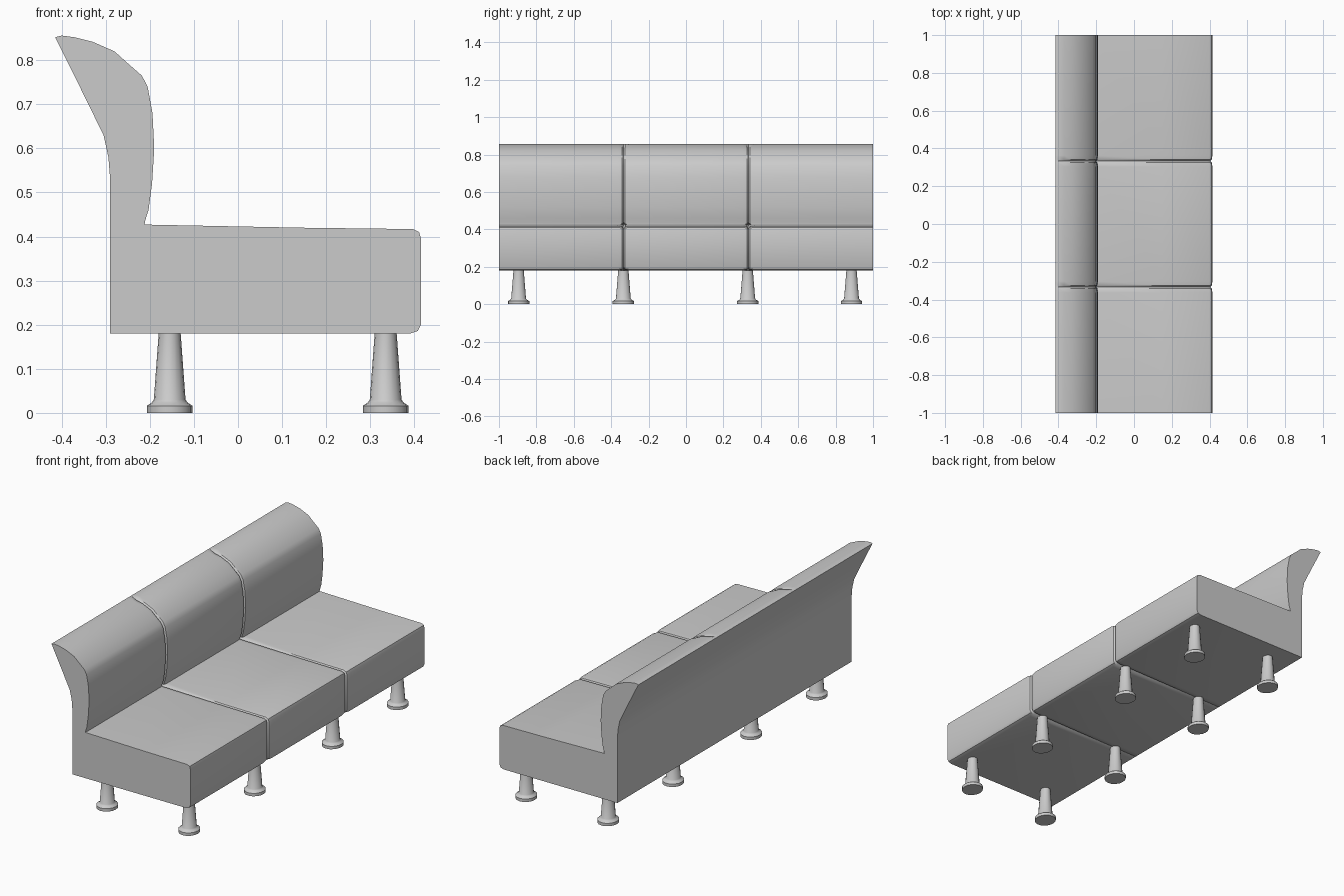
import bpy, bmesh, math

if "Cube" in bpy.data.objects:
    bpy.data.objects.remove(bpy.data.objects["Cube"])

SEAM = 0.333


def finish(name, bm, angle=32):
    bmesh.ops.recalc_face_normals(bm, faces=bm.faces)
    mesh = bpy.data.meshes.new(name)
    bm.to_mesh(mesh)
    bm.free()
    ob = bpy.data.objects.new(name, mesh)
    bpy.context.collection.objects.link(ob)
    bpy.ops.object.select_all(action='DESELECT')
    ob.select_set(True)
    bpy.context.view_layer.objects.active = ob
    bpy.ops.object.shade_smooth_by_angle(angle=math.radians(angle))
    return ob


def padded_extrusion(name, padded, frame, centre):
    """Sweep an (x, z) outline along y; padded points dip inwards at the seams."""
    stations = [(-1, 0)]
    for s in (-SEAM, SEAM):
        stations += [(s - 0.03, 0), (s - 0.008, 0.003), (s, 0.012),
                     (s + 0.008, 0.003), (s + 0.03, 0)]
    stations.append((1, 0))
    bm = bmesh.new()
    rings = []
    for y, dip in stations:
        ring = []
        for x, z in padded:
            dx, dz = centre[0] - x, centre[1] - z
            # dip along the dominant direction on each side of the outline
            k = max(abs(dx) / centre[2], abs(dz) / centre[3])
            ix = dip * math.copysign(1, dx) if abs(dx) / centre[2] > k - 0.1 else 0
            iz = dip * math.copysign(1, dz) if abs(dz) / centre[3] > k - 0.1 else 0
            ring.append(bm.verts.new((x + ix, y, z + iz)))
        ring += [bm.verts.new((x, y, z)) for x, z in frame]
        rings.append(ring)
    n = len(rings[0])
    for a, b in zip(rings, rings[1:]):
        for i in range(n):
            j = (i + 1) % n
            bm.faces.new((a[i], a[j], b[j], b[i]))
    bm.faces.new(rings[0])
    bm.faces.new(rings[-1])
    return finish(name, bm)


# Seat block: cushioned top and rounded front, flat underside and rear
padded_extrusion(
    "seat",
    [(0.39, 0.18), (0.408, 0.186), (0.415, 0.2), (0.415, 0.395),
     (0.411, 0.41), (0.397, 0.417), (0.15, 0.42), (-0.205, 0.427)],
    [(-0.29, 0.427), (-0.29, 0.18)],
    (0.06, 0.3, 0.355, 0.12))

# Backrest: bulging cushion in front, flared panel behind
padded_extrusion(
    "backrest",
    [(-0.212, 0.425), (-0.211, 0.435), (-0.203, 0.46), (-0.195, 0.52),
     (-0.19, 0.6), (-0.194, 0.68), (-0.205, 0.74), (-0.218, 0.765),
     (-0.25, 0.793), (-0.28, 0.82), (-0.33, 0.842), (-0.37, 0.852)],
    [(-0.4, 0.856), (-0.415, 0.852), (-0.36, 0.742), (-0.305, 0.63),
     (-0.294, 0.58), (-0.29, 0.53), (-0.29, 0.425)],
    (-0.3, 0.62, 0.11, 0.26))


def leg(name, x, y):
    """Tapered leg with a round foot pad, turned from an (radius, z) profile."""
    profile = [(0.052, 0), (0.052, 0.016), (0.04, 0.024),
               (0.036, 0.03), (0.025, 0.18)]
    sides = 16
    bm = bmesh.new()
    rings = [[bm.verts.new((x + r * math.cos(2 * math.pi * i / sides),
                            y + r * 1.1 * math.sin(2 * math.pi * i / sides), z))
              for i in range(sides)] for r, z in profile]
    for a, b in zip(rings, rings[1:]):
        for i in range(sides):
            j = (i + 1) % sides
            bm.faces.new((a[i], a[j], b[j], b[i]))
    bm.faces.new(rings[0])
    bm.faces.new(rings[-1])
    finish(name, bm)


# Two rows of four legs
for label, x in (("rear_leg", -0.155), ("front_leg", 0.335)):
    for i, y in enumerate((-0.895, -0.335, 0.33, 0.885)):
        leg(f"{label}_{i + 1}", x, y)
